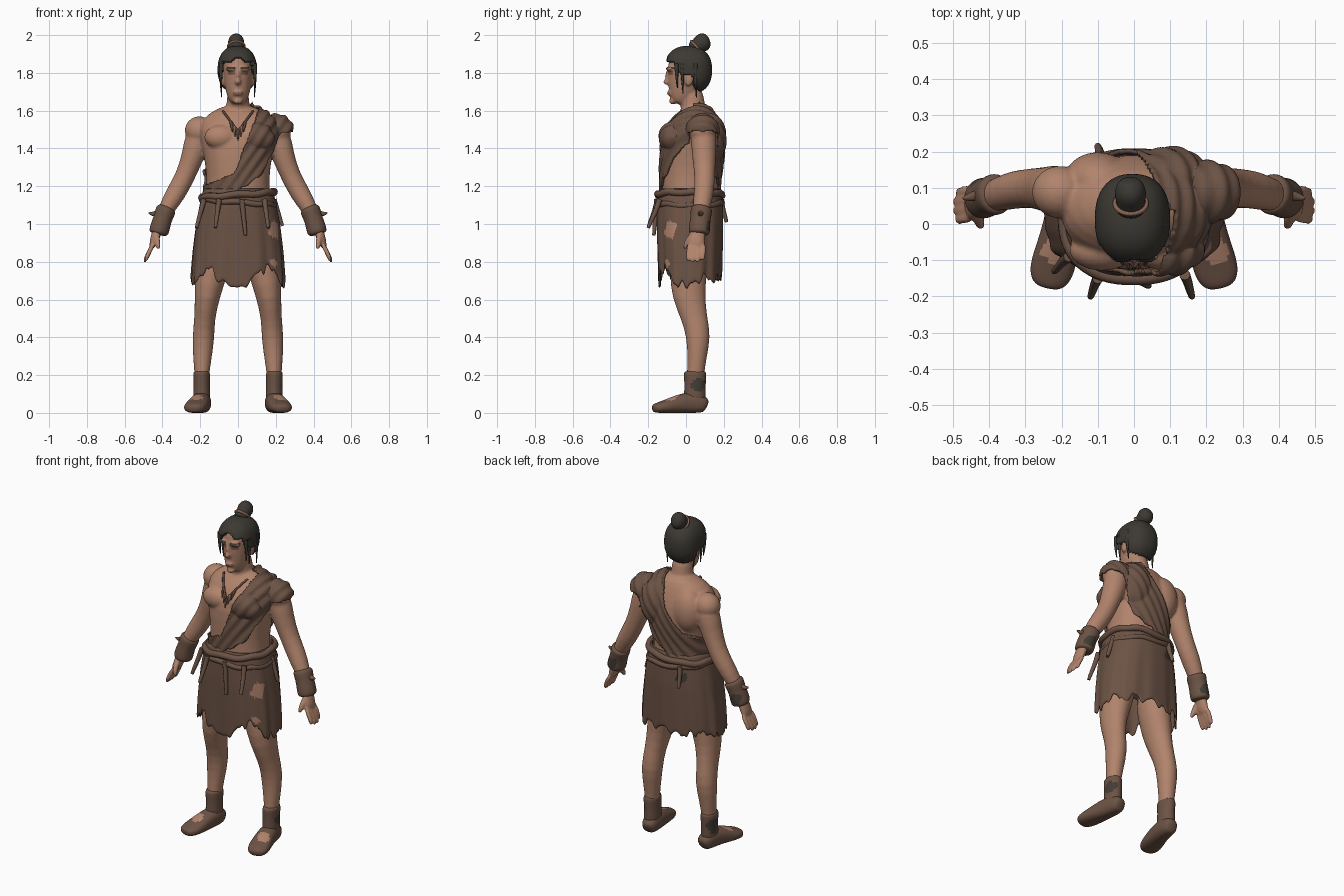
import bpy, bmesh, math, random
from mathutils import Vector, Matrix
from mathutils.bvhtree import BVHTree

random.seed(4)
cube = bpy.data.objects.get("Cube")
if cube:
    bpy.data.objects.remove(cube, do_unlink=True)
Y, Z = Vector((0, 1, 0)), Vector((0, 0, 1))


def material(name, rgb):
    m = bpy.data.materials.new(name)
    m.use_nodes = True
    m.diffuse_color = (*rgb, 1)
    m.node_tree.nodes["Principled BSDF"].inputs["Base Color"].default_value = (*rgb, 1)
    return m


SKIN = material("skin", (.44, .23, .15))
SHADE = material("dark skin", (.25, .125, .085))
CLOTH = material("brown hide", (.15, .086, .059))
CORD = material("cord", (.1, .062, .043))
DARK = material("dark patch", (.055, .046, .036))
HAIR = material("hair", (.046, .041, .033))


def interp(x, pts):
    if x <= pts[0][0]:
        return pts[0][1]
    for (a, p), (b, q) in zip(pts, pts[1:]):
        if x <= b:
            return p + (q - p) * (x - a) / (b - a)
    return pts[-1][1]


def power(v, p):
    return math.copysign(abs(v) ** p, v)


def loft(bm, rings, sx=1, n=18, ref=Y, sq=1.0, caps=True):
    """Skin a row of (x, y, z, width, depth) ellipses."""
    cs = [Vector((sx * r[0], r[1], r[2])) for r in rings]
    rows = []
    for i, r in enumerate(rings):
        t = (cs[min(i + 1, len(cs) - 1)] - cs[max(i - 1, 0)]).normalized()
        u = ref.cross(t).normalized()
        w = t.cross(u)
        rows.append([bm.verts.new(cs[i] + u * r[3] * power(math.cos(a), sq)
                                  + w * r[4] * power(math.sin(a), sq))
                     for a in (math.tau * k / n for k in range(n))])
    for a, b in zip(rows, rows[1:]):
        for k in range(n):
            bm.faces.new((a[k], a[(k + 1) % n], b[(k + 1) % n], b[k]))
    if caps:
        bm.faces.new(rows[0])
        bm.faces.new(rows[-1])


def ball(bm, c, s, seg=20):
    m = Matrix.Translation(c) @ Matrix.Diagonal((*s, 1))
    bmesh.ops.create_uvsphere(bm, u_segments=seg, v_segments=seg * 2 // 3, radius=1, matrix=m)


def finish(name, bm, mats, mods=(), recalc=True):
    """Make an object, apply its modifiers and shade it smooth."""
    if recalc:
        bmesh.ops.recalc_face_normals(bm, faces=bm.faces[:])
    me = bpy.data.meshes.new(name)
    bm.to_mesh(me)
    bm.free()
    for m in mats:
        me.materials.append(m)
    ob = bpy.data.objects.new(name, me)
    bpy.context.collection.objects.link(ob)
    for kind, props in mods:
        mod = ob.modifiers.new(kind.title(), kind)
        for k, v in props.items():
            setattr(mod, k, v)
    if mods:
        dg = bpy.context.evaluated_depsgraph_get()
        ob.data = bpy.data.meshes.new_from_object(ob.evaluated_get(dg))
        ob.modifiers.clear()
        bpy.data.meshes.remove(me)
    ob.data.shade_smooth()
    return ob


def paint(ob, index, test):
    for p in ob.data.polygons:
        if test(p.center):
            p.material_index = index


def near(point, size):
    q = Vector(point)
    return lambda c: (c - q).length < size * (1 + .2 * math.sin(90 * c.z + 60 * c.x))


def cord(name, pts, r, mat, cyclic=False, taper=1):
    cu = bpy.data.curves.new(name, "CURVE")
    cu.dimensions, cu.bevel_depth, cu.bevel_resolution = "3D", r, 3
    cu.use_fill_caps = True
    sp = cu.splines.new("POLY" if cyclic else "NURBS")
    sp.points.add(len(pts) - 1)
    for i, (p, c) in enumerate(zip(sp.points, pts)):
        p.co = (*c, 1)
        p.radius = 1 + (taper - 1) * i / (len(pts) - 1)
    sp.use_cyclic_u, sp.use_endpoint_u, sp.order_u = cyclic, not cyclic, 3
    cu.materials.append(mat)
    ob = bpy.data.objects.new(name, cu)
    bpy.context.collection.objects.link(ob)


SUB = ("SUBSURF", {"levels": 2})

# Body: overlapping masses fused into one smooth skin
bm = bmesh.new()
loft(bm, [(0, .06, 1.63, .07, .06), (0, .06, 1.59, .15, .09), (0, .05, 1.53, .21, .13),
          (0, .035, 1.45, .2, .16), (0, .03, 1.35, .18, .16), (0, .022, 1.25, .165, .148),
          (0, .02, 1.15, .17, .145), (0, .02, 1.02, .185, .15), (0, .02, .84, .17, .12)], n=28, sq=.9)
loft(bm, [(0, .05, 1.54, .075, .075), (0, .035, 1.62, .062, .065), (0, .025, 1.74, .056, .062)])
loft(bm, [(0, -.045, 1.635, .03, .03), (0, -.035, 1.66, .052, .058), (0, -.012, 1.71, .068, .085),
          (0, 0, 1.78, .077, .102), (0, .01, 1.86, .082, .105), (0, .015, 1.92, .06, .08)], n=20)
ball(bm, (0, -.1, 1.752), (.016, .022, .016))
ball(bm, (0, -.097, 1.78), (.01, .016, .035))
ball(bm, (0, -.088, 1.692), (.026, .014, .014))
ball(bm, (0, -.07, 1.65), (.026, .02, .018))
for s in (1, -1):
    ball(bm, (s * .035, -.087, 1.822), (.036, .022, .011))
    ball(bm, (s * .082, .015, 1.765), (.012, .025, .036))
    ball(bm, (s * .088, -.072, 1.46), (.092, .058, .065))
    ball(bm, (s * .1, .12, 1.45), (.095, .08, .13))
    ball(bm, (s * .205, .088, 1.495), (.078, .074, .075))
    loft(bm, [(.18, .09, 1.52, .06, .06), (.213, .095, 1.45, .074, .07), (.238, .095, 1.36, .06, .064),
              (.28, .1, 1.25, .052, .054), (.33, .095, 1.16, .055, .054), (.38, .08, 1.08, .043, .046),
              (.415, .07, 1, .03, .034), (.435, .06, .94, .025, .042), (.458, .05, .87, .02, .05)], s)
    for k in range(4):
        y, d = .013 + .026 * k, .012 * (k == 3) + .008 * (k == 0)
        loft(bm, [(.445, y + .004, .9, .013, .014), (.475, y, .845, .014, .0145),
                  (.5 - d, y - .004, .79 + d, .011, .012)], s, 10)
    loft(bm, [(.43, .04, .95, .018, .02), (.428, .008, .91, .016, .018), (.42, -.012, .86, .012, .013)], s, 10)
    loft(bm, [(.11, .02, .92, .1, .11), (.142, .012, .74, .088, .1), (.163, .012, .62, .068, .09),
              (.177, .045, .5, .054, .068), (.183, .068, .4, .06, .066), (.189, .058, .29, .05, .05),
              (.192, .048, .18, .036, .045), (.192, .045, .05, .035, .045)], s)
body = finish("body", bm, [SKIN, SHADE, HAIR], [
    ("SUBSURF", {"levels": 1}), ("REMESH", {"mode": "VOXEL", "voxel_size": .008}),
    ("SMOOTH", {"factor": .5, "iterations": 3})])
# Eyes, brows and mouth as coloured faces
paint(body, 1, lambda c: c.y < -.06 and abs(abs(c.x) - .035) < .019 and abs(c.z - 1.8) < .01)
paint(body, 2, lambda c: c.y < -.06 and abs(abs(c.x) - .037) < .024 and abs(c.z - 1.826) < .006)
paint(body, 1, lambda c: c.y < -.06 and abs(c.x) < .025 and abs(c.z - 1.692) < .006)

# Shoulder sash: a raised band of the body, left shoulder to right hip
EDGES = {
    "front": ([(-.2, 1.19), (-.02, 1.27), (.11, 1.6), (.13, 1.8)],
              [(-.2, 1.1), (0, 1.16), (.12, 1.27), (.18, 1.4), (.23, 1.49)]),
    "back": ([(-.2, 1.27), (-.1, 1.33), (0, 1.46), (.06, 1.62), (.08, 1.8)],
             [(-.2, 1.1), (0, 1.17), (.12, 1.27), (.19, 1.42), (.23, 1.49)])}


def in_sash(c):
    upper, lower = EDGES["back" if c.y > .04 else "front"]
    rag = .012 * math.sin(70 * c.x) * math.sin(31 * c.x + 1)
    return -.2 < c.x < .3 and c.z < 1.64 and interp(c.x, lower) + rag < c.z < interp(c.x, upper)


bm = bmesh.new()
bm.from_mesh(body.data)
tree = BVHTree.FromBMesh(bm)
bmesh.ops.delete(bm, geom=[f for f in bm.faces if not in_sash(f.calc_center_median())], context="FACES")
for _ in range(3):
    bmesh.ops.smooth_vert(bm, verts=[v for v in bm.verts if v.is_boundary], factor=.5,
                          use_axis_x=True, use_axis_y=True, use_axis_z=True)
bm.normal_update()
for v, nrm in [(v, v.normal.copy()) for v in bm.verts]:
    v.co += nrm * (.015 + .004 * math.sin(75 * (v.co.z - 1.5 * v.co.x)))
for f in bm.faces:
    f.material_index = 0
finish("shoulder_sash", bm, [CLOTH], [("SOLIDIFY", {"thickness": .013, "offset": -1})], recalc=False)

# Ragged hide skirt
def hem(x, y):
    low = interp(abs(x), [(.07, .68), (.12, .73), (.16, .77), (.2, .73), (.24, .68)]) if y < 0 else .71
    return low + random.uniform(-.035, .035)


bm = bmesh.new()
n, steps = 96, 14
columns = []
for k in range(n):
    a = math.tau * k / n
    ca, sa = power(math.cos(a), .85), power(math.sin(a), .85)
    bottom = hem(.25 * ca, sa)
    col = []
    for i in range(steps + 1):
        v = i / steps
        z = 1.19 + (bottom - 1.19) * v
        fold = 1 + .02 * v * math.sin(9 * a) + .012 * v * math.sin(17 * a + 2)
        rx = interp(z, [(.7, .25), (.85, .24), (1, .222), (1.12, .2), (1.2, .18)])
        ry = interp(z, [(.7, .168), (1, .176), (1.12, .174), (1.2, .16)])
        col.append(bm.verts.new((rx * ca * fold, .02 + ry * sa * fold, z)))
    columns.append(col)
for k, a in enumerate(columns):
    b = columns[(k + 1) % n]
    for i in range(steps):
        bm.faces.new((a[i], a[i + 1], b[i + 1], b[i]))
skirt = finish("hide_skirt", bm, [CLOTH, SKIN, DARK],
               [("SOLIDIFY", {"thickness": .012, "offset": -1}), ("SUBSURF", {"levels": 1})])
paint(skirt, 1, near((.2, -.09, .97), .042))
paint(skirt, 1, near((.2, -.12, .79), .03))
paint(skirt, 2, near((-.1, .19, 1.06), .035))

# Rolled waist belt with hanging ends
for name, z, tilt, r in (("waist_roll_upper", 1.155, .015, .019), ("waist_roll_lower", 1.115, -.015, .016)):
    ring = []
    for k in range(64):
        a = math.tau * k / 64
        ring.append((.192 * power(math.cos(a), .85), .02 + .17 * power(math.sin(a), .85),
                     z + tilt * math.cos(a) + .004 * math.sin(7 * a)))
    cord(name, ring, r, CLOTH, cyclic=True)
ENDS = {"belt_end_right": (-.1, -.15, -.02, -.05, .15), "belt_end_left": (.14, -.14, .02, -.06, .15),
        "belt_end_middle": (.02, -.155, .02, -.015, .19), "belt_end_side": (-.18, -.09, -.04, -.04, .15),
        "belt_end_back": (-.09, .185, -.01, .03, .12), "belt_end_hip": (.19, .05, .045, .0, .14)}
for name, (x, y, dx, dy, drop) in ENDS.items():
    cord(name, [(x, y, 1.13), (x + dx * .4, y + dy * .3, 1.13 - drop * .4),
                (x + dx * .8, y + dy * .8, 1.13 - drop * .8), (x + dx, y + dy, 1.13 - drop)], .015, CLOTH, taper=.6)

# Wrist cuffs and soft boots
for side, s in (("left", 1), ("right", -1)):
    bm = bmesh.new()
    loft(bm, [(.375, .085, 1.09, .045, .05), (.382, .082, 1.075, .056, .06), (.396, .077, 1.035, .05, .054),
              (.408, .073, 1, .052, .056), (.42, .07, .955, .055, .058), (.423, .069, .943, .04, .045)], s)
    loft(bm, [(.425, .08, 1.06, .02, .02), (.45, .075, 1.05, .014, .014), (.475, .07, 1.06, .004, .004)], s, 8)
    cuff = finish(side + "_wrist_cuff", bm, [CLOTH, DARK], [SUB])
    paint(cuff, 1, near((s * .42, .13, .99), .04))

    bm = bmesh.new()
    loft(bm, [(.193, .048, .222, .036, .05), (.193, .048, .215, .047, .062), (.192, .048, .16, .043, .057),
              (.192, .047, .1, .045, .058), (.192, .045, .04, .045, .058)], s)
    boot_wrap = finish(side + "_ankle_wrap", bm, [CLOTH, DARK], [SUB])
    paint(boot_wrap, 1, near((s * .235, .07, .15), .04))
    bm = bmesh.new()
    loft(bm, [(.185, .112, .035, .025, .028), (.187, .095, .045, .045, .046), (.192, .03, .056, .052, .058),
              (.205, -.04, .048, .056, .05), (.222, -.11, .033, .064, .035), (.235, -.155, .026, .056, .027),
              (.24, -.178, .022, .03, .018)], s, 20, ref=Z, sq=.85)
    for v in bm.verts:
        v.co.z = max(v.co.z, 0)
    foot = finish(side + "_boot", bm, [CLOTH, SKIN], [SUB])
    paint(foot, 1, near((s * .225, -.075, .078), .036))

# Hair cap, cut along the hairline
bm = bmesh.new()
ball(bm, (0, 0, 0), (1, 1, 1), 64)
for v in bm.verts:
    x, y, z = (power(c, .85) for c in v.co)
    v.co = (-.004 + .104 * x, .012 + .126 * y, 1.815 + .128 * z)
LINE = [(-.1, 1.875), (-.065, 1.855), (-.045, 1.8), (.0, 1.79), (.035, 1.79), (.045, 1.72), (.1, 1.69)]
bmesh.ops.delete(bm, geom=[f for f in bm.faces if f.calc_center_median().z < interp(
    f.calc_center_median().y, LINE) + .012 * math.cos(60 * f.calc_center_median().x) * (f.calc_center_median().y < -.05)],
    context="FACES")
finish("hair_cap", bm, [HAIR], [("SOLIDIFY", {"thickness": .022, "offset": -1})])
bm = bmesh.new()
loft(bm, [(-.008, .035, 1.915, .05, .05), (-.009, .062, 1.942, .04, .038), (-.01, .08, 1.957, .05, .045),
          (-.01, .1, 1.968, .05, .042), (-.01, .125, 1.978, .028, .026)], ref=Vector((1, 0, 0)))
finish("hair_bun", bm, [HAIR], [SUB])
cord("hair_tie", [(-.009 + .043 * math.cos(a), .056 - .028 * math.sin(a), 1.938 + .03 * math.sin(a))
                  for a in (math.tau * k / 24 for k in range(24))], .007, SHADE, cyclic=True)
for side, s in (("left", 1), ("right", -1)):
    for i, (y, z) in enumerate(((-.05, 1.72), (-.02, 1.69), (.05, 1.67))):
        cord(f"{side}_hair_lock_{i + 1}", [(s * .088, y, 1.85), (s * .094, y, 1.78), (s * .086, y + .005, z)],
             .013, HAIR, taper=.2)

# Necklace laid on the chest, with a pendant of teeth
def on_chest(x, z, y=-.3):
    hit = tree.find_nearest(Vector((x, y, z)))
    hit = tree.ray_cast(Vector((x, -.5, z)), Y)[0] or hit[0]
    return hit + Vector((0, -.006, 0))


cord("necklace", [on_chest(x, 1.49 + 1.35 * abs(x)) for x in (k * .01 for k in range(-8, 9))], .006, CORD)
for i, x in enumerate((-.036, -.018, 0, .018, .036)):
    z = 1.49 + 1.35 * abs(x)
    cord(f"necklace_tooth_{i + 1}", [on_chest(x, z), on_chest(x, z - .025), on_chest(x * .8, z - .05)],
         .009, SHADE if i % 2 else CORD, taper=.3)
